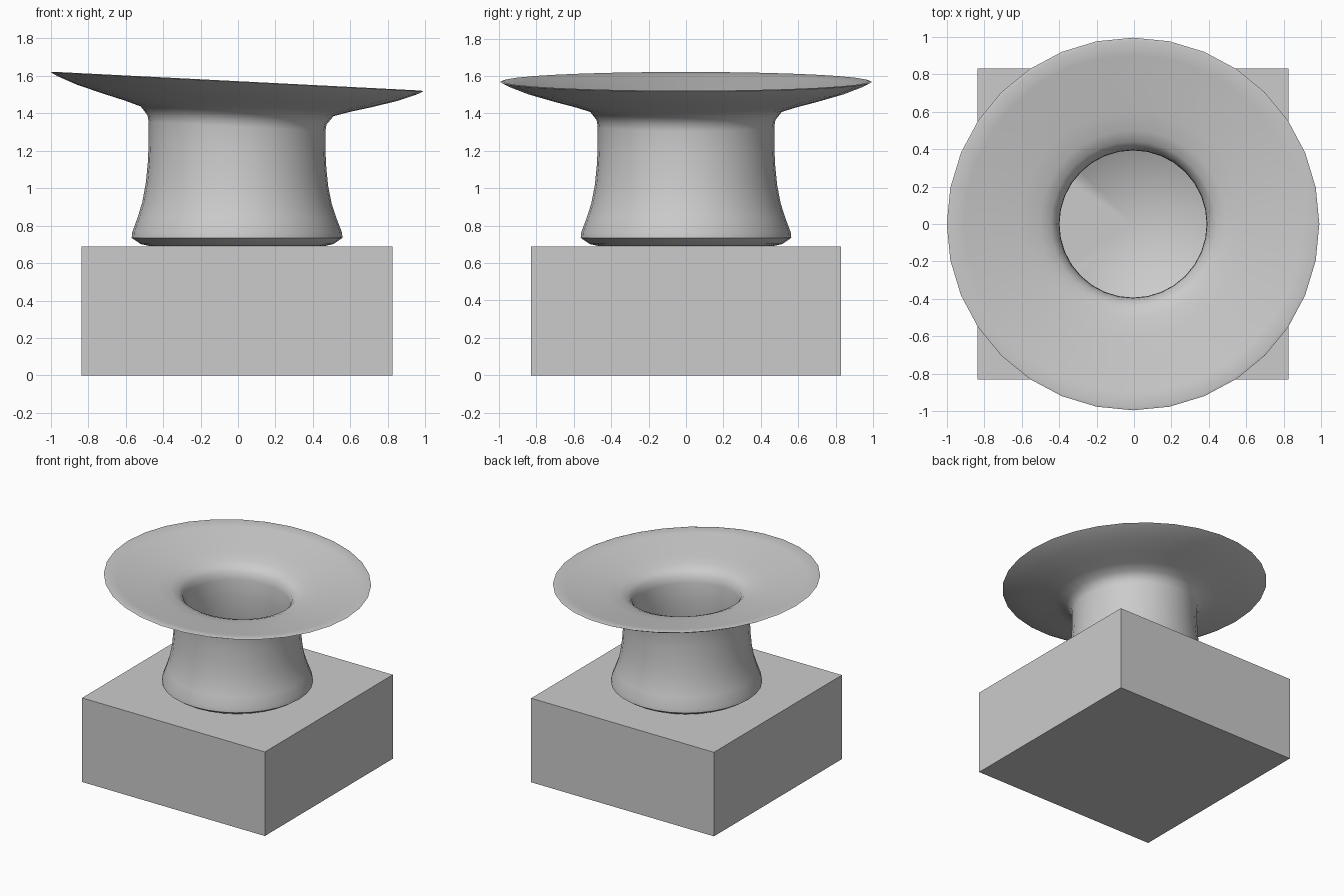
import bpy, bmesh, math

if "Cube" in bpy.data.objects:
    bpy.data.objects.remove(bpy.data.objects["Cube"])

CX = -0.005      # shared axis of the box and the flared vessel
SEGMENTS = 32

# Plinth box
bpy.ops.mesh.primitive_cube_add(size=1, location=(CX, 0, 0.345))
box = bpy.context.object
box.name = "base_box"
box.scale = (1.66, 1.66, 0.69)
bpy.ops.object.transform_apply(location=False, rotation=False, scale=True)

# Closed vessel profile (radius, height): underside, outer wall, brim, inner wall, floor
profile = [
    (0, 0.692), (0.47, 0.692), (0.515, 0.702), (0.563, 0.735), (0.56, 0.765),
    (0.53, 0.845), (0.506, 0.92), (0.487, 1.02), (0.477, 1.12), (0.472, 1.22),
    (0.472, 1.33), (0.478, 1.365), (0.515, 1.411), (0.60, 1.438), (0.72, 1.47),
    (0.86, 1.511), (0.96, 1.55), (0.995, 1.568), (0.98, 1.572), (0.90, 1.557),
    (0.75, 1.53), (0.60, 1.504), (0.50, 1.484), (0.44, 1.459), (0.408, 1.425),
    (0.395, 1.37), (0.393, 1.22), (0.40, 1.10), (0.415, 1.00), (0.445, 0.90),
    (0.48, 0.81), (0.46, 0.775), (0, 0.77),
]

# Spin the profile into a vessel
bm = bmesh.new()
verts = [bm.verts.new((r, 0, z)) for r, z in profile]
edges = [bm.edges.new(pair) for pair in zip(verts, verts[1:])]
bmesh.ops.spin(bm, geom=verts + edges, cent=(0, 0, 0), axis=(0, 0, 1),
               angle=math.tau, steps=SEGMENTS, use_duplicate=False)
bmesh.ops.remove_doubles(bm, verts=bm.verts, dist=0.0005)

# Slope the brim down to the right, fading to level at the foot
for v in bm.verts:
    weight = min(1, max(0, (v.co.z - 0.8) / 0.5))
    v.co.z -= 0.051 * v.co.x * weight
bmesh.ops.recalc_face_normals(bm, faces=bm.faces)

mesh = bpy.data.meshes.new("flared_vessel")
bm.to_mesh(mesh)
bm.free()
vessel = bpy.data.objects.new("flared_vessel", mesh)
vessel.location.x = CX
bpy.context.collection.objects.link(vessel)

bpy.ops.object.select_all(action='DESELECT')
vessel.select_set(True)
bpy.context.view_layer.objects.active = vessel
bpy.ops.object.shade_smooth_by_angle(angle=math.radians(60))
